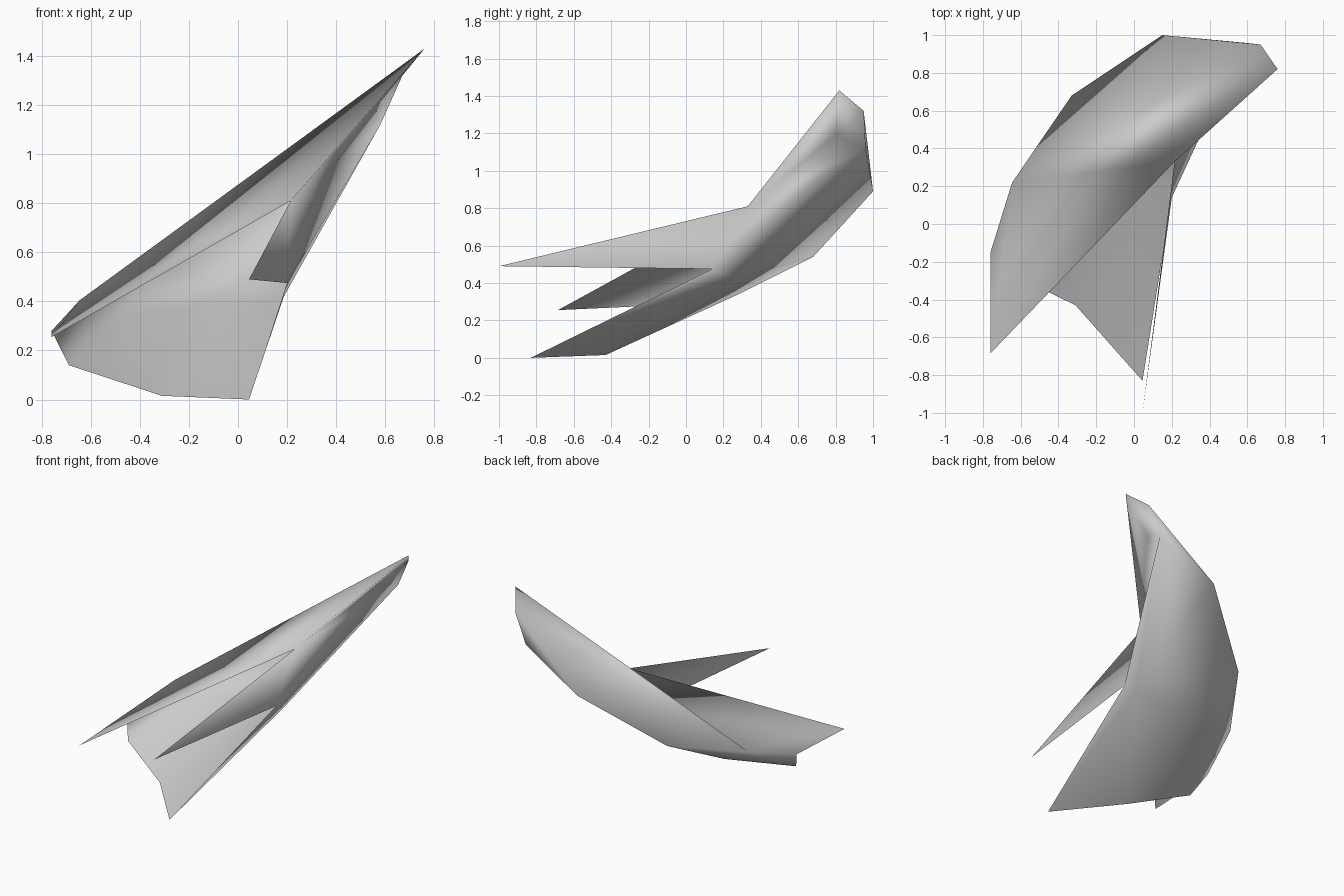
import bpy
import bmesh

if "Cube" in bpy.data.objects:
    bpy.data.objects.remove(bpy.data.objects["Cube"])

# Corner points of the folded horn
points = {
    "peak": (0.76, 0.82, 1.43), "peak_back": (0.67, 0.95, 1.32), "peak_low": (0.58, 0.96, 1.12),
    "keel_top": (0.15, 1.0, 0.89), "keel_mid": (-0.33, 0.68, 0.54), "keel_low": (-0.49, 0.27, 0.335),
    "shoulder": (-0.645, 0.22, 0.405), "left_side": (-0.76, -0.15, 0.28), "left_tip": (-0.76, -0.685, 0.255),
    "lip_left": (-0.69, -0.245, 0.14), "lip_mid": (-0.31, -0.43, 0.015), "lower_tip": (0.045, -0.83, 0.0),
    "right_notch": (0.20, 0.14, 0.475), "fin_tip": (0.045, -1.0, 0.49), "top_notch": (0.215, 0.33, 0.81),
    "groove": (0.56, 0.80, 1.19), "belly": (0.187, 0.24, 0.42),
}

bm = bmesh.new()
verts = {name: bm.verts.new(co) for name, co in points.items()}


def fan(apex, *chain):
    """Triangles from one corner to each step of a chain of corners."""
    for a, b in zip(chain, chain[1:]):
        bm.faces.new((verts[apex], verts[a], verts[b]))


# Top flap and rounded back, around the left shoulder
fan("shoulder", "left_side", "left_tip", "top_notch", "peak", "peak_back", "keel_top", "keel_mid", "keel_low",
    "lip_left", "left_side")
# Narrow upper end with its shallow groove
fan("groove", "top_notch", "peak", "peak_back", "peak_low", "top_notch")
fan("peak_low", "keel_top", "peak_back")
fan("right_notch", "top_notch", "peak_low")
# Underside, fanned out from the belly corner
fan("belly", "right_notch", "peak_low", "keel_top", "keel_mid", "keel_low", "lip_mid", "lower_tip", "right_notch")
fan("keel_low", "lip_left", "lip_mid")
# Pointed fin on the right
fan("top_notch", "fin_tip", "right_notch")

bmesh.ops.recalc_face_normals(bm, faces=bm.faces)
# Underside must face down
probe = next(f for f in bm.faces if verts["lip_mid"] in f.verts)
if probe.normal.z > 0:
    bmesh.ops.reverse_faces(bm, faces=bm.faces)
for face in bm.faces:
    face.smooth = True

mesh = bpy.data.meshes.new("folded_horn")
bm.to_mesh(mesh)
bm.free()

grey = bpy.data.materials.new("light_grey")
grey.diffuse_color = (0.6, 0.6, 0.6, 1)
grey.use_nodes = True
grey.node_tree.nodes["Principled BSDF"].inputs["Base Color"].default_value = grey.diffuse_color
mesh.materials.append(grey)
bpy.context.collection.objects.link(bpy.data.objects.new("folded_horn", mesh))
